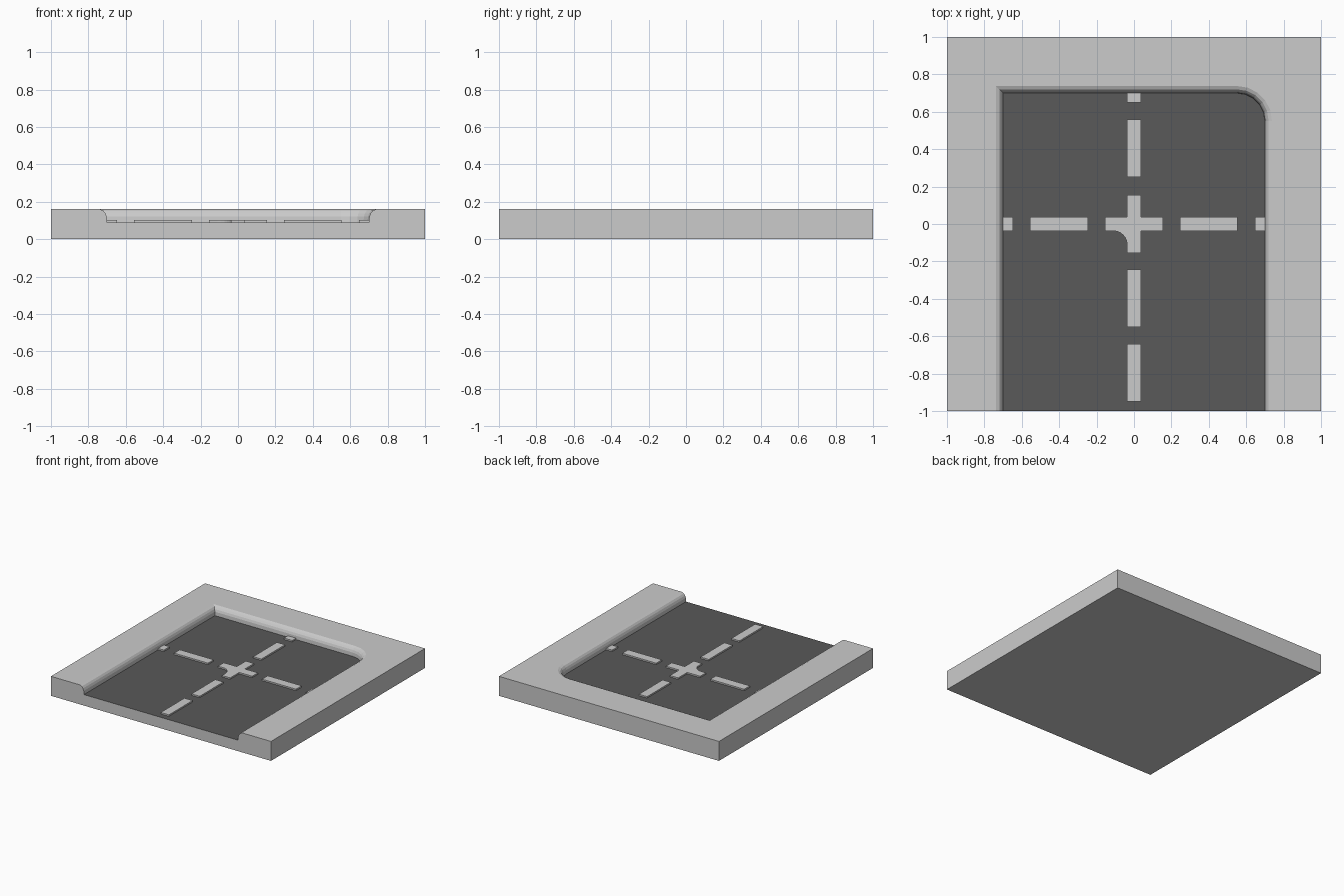
import bpy, bmesh, math

if "Cube" in bpy.data.objects:
    bpy.data.objects.remove(bpy.data.objects["Cube"])

FLOOR, TOP = 0.09, 0.16      # road level, curb top
HALF, CORNER = 0.70, 0.15    # road half width, rounded corner radius
MARK_TOP = 0.102
W = 0.037                    # half width of painted lines


def make_object(name, bm, mat=None):
    bmesh.ops.recalc_face_normals(bm, faces=bm.faces)
    mesh = bpy.data.meshes.new(name)
    bm.to_mesh(mesh)
    bm.free()
    obj = bpy.data.objects.new(name, mesh)
    bpy.context.collection.objects.link(obj)
    if mat:
        mesh.materials.append(mat)
    return obj


def arc(cx, cy, r, a0, a1, n):
    steps = [math.radians(a0 + (a1 - a0) * i / n) for i in range(n + 1)]
    return [(cx + r * math.cos(a), cy + r * math.sin(a)) for a in steps]


def road_edge(d):
    """Road outline (open at the front), pushed outward by d."""
    c = HALF - CORNER
    return ([(-HALF - d, -1), (-HALF - d, HALF + d)]
            + arc(c, c, CORNER + d, 90, 0, 5) + [(HALF + d, -1)])


def prism(name, pts, z0, z1):
    bm = bmesh.new()
    low = [bm.verts.new((x, y, z0)) for x, y in pts]
    high = [bm.verts.new((x, y, z1)) for x, y in pts]
    bm.faces.new(low)
    bm.faces.new(high)
    for i in range(len(pts)):
        j = (i + 1) % len(pts)
        bm.faces.new((low[i], low[j], high[j], high[i]))
    return make_object(name, bm)


# Curb block: slab with a rounded-edge wall swept around the road
profile = [(0, FLOOR), (0.002, 0.12), (0.009, 0.138), (0.020, 0.152), (0.038, TOP)]
bm = bmesh.new()
rows = [[bm.verts.new((x, y, z)) for x, y in road_edge(d)] for d, z in profile]
for a, b in zip(rows, rows[1:]):
    for i in range(len(a) - 1):
        bm.faces.new((a[i], a[i + 1], b[i + 1], b[i]))
corners = [(-1, -1), (-1, 1), (1, 1), (1, -1)]
low = [bm.verts.new((x, y, 0)) for x, y in corners]
high = [bm.verts.new((x, y, TOP)) for x, y in corners]
bm.faces.new(low)
for i in range(3):
    bm.faces.new((low[i], low[i + 1], high[i + 1], high[i]))
bm.faces.new([low[0], high[0]] + [r[0] for r in reversed(rows)]
             + [r[-1] for r in rows] + [high[3], low[3]])
bm.faces.new(high + rows[-1][::-1])
make_object("curb_block", bm)

# Dark road surface
asphalt = bpy.data.materials.new("asphalt")
asphalt.diffuse_color = (0.10, 0.10, 0.10, 1)
asphalt.use_nodes = True
asphalt.node_tree.nodes["Principled BSDF"].inputs["Base Color"].default_value = asphalt.diffuse_color
bm = bmesh.new()
face = bm.faces.new([bm.verts.new((x, y, FLOOR)) for x, y in road_edge(0)])
road = make_object("road_surface", bm, asphalt)
if road.data.polygons[0].normal.z < 0:
    road.data.flip_normals()


# Dashed lines
def dash(name, a, b, along_y):
    pts = [(a, -W), (b, -W), (b, W), (a, W)]
    if along_y:
        pts = [(y, x) for x, y in pts]
    prism(name, pts, FLOOR, MARK_TOP)


for a, b in [(-0.70, -0.648), (-0.555, -0.247), (0.245, 0.553), (0.646, 0.70)]:
    dash("cross_dash", a, b, False)
for a, b in [(-0.95, -0.642), (-0.55, -0.242), (0.25, 0.558), (0.65, 0.70)]:
    dash("long_dash", a, b, True)

# Centre cross with one filleted inner corner
L, F = 0.155, 0.073
cross = [(-L, W), (-W, W), (-W, L), (W, L), (W, W), (L, W), (L, -W), (W, -W),
         (W, -L), (-W, -L)]
cross += arc(-W - F, -W - F, F, 0, 90, 6) + [(-L, -W)]
prism("centre_cross", cross, FLOOR, MARK_TOP)
